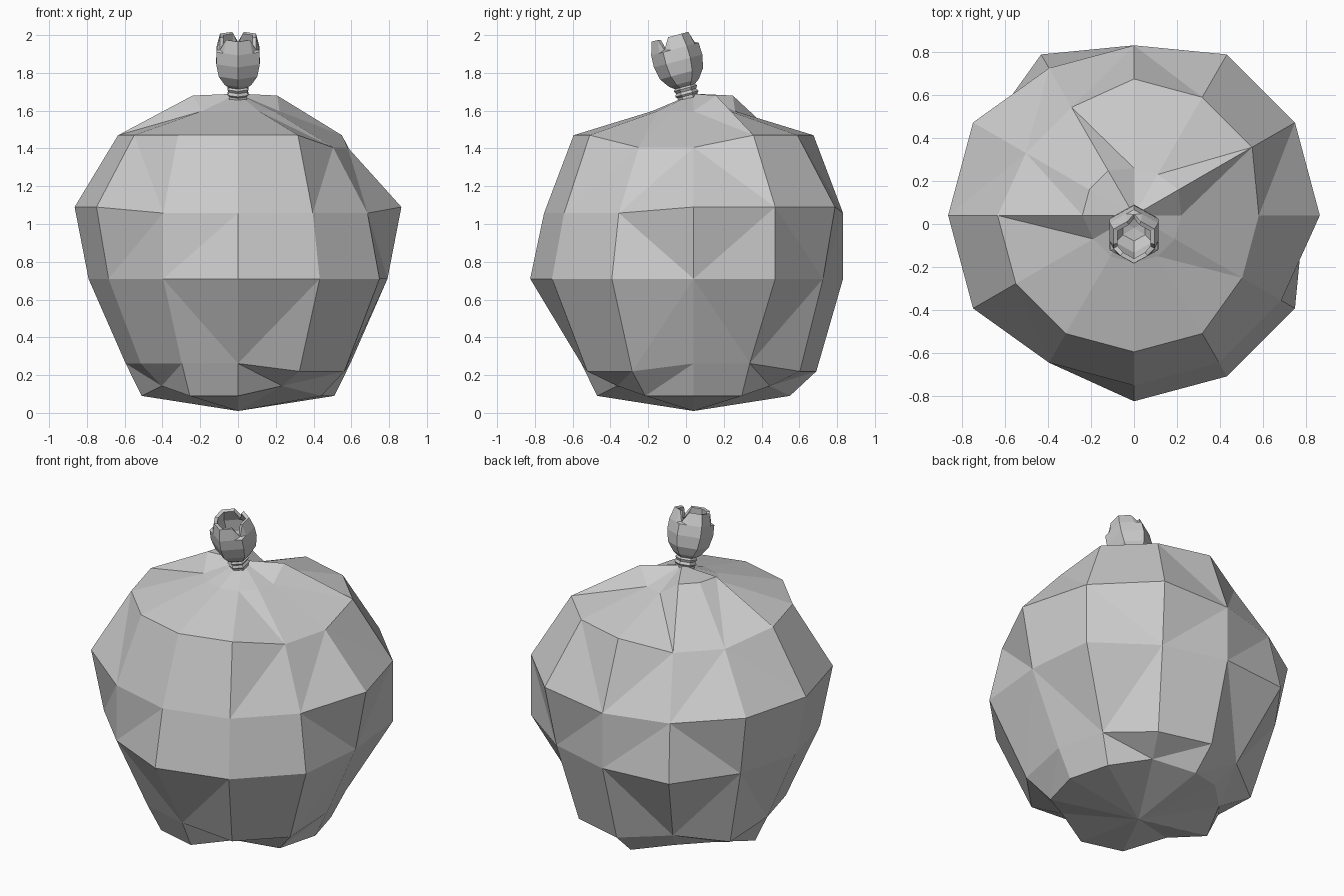
import bpy, bmesh
from math import sin, cos, pi, radians
from mathutils import Matrix, Vector

cube = bpy.data.objects.get("Cube")
if cube:
    bpy.data.objects.remove(cube, do_unlink=True)

grey = bpy.data.materials.new("plain grey")
grey.use_nodes = True
grey.diffuse_color = (0.6, 0.6, 0.6, 1)
grey.node_tree.nodes["Principled BSDF"].inputs["Base Color"].default_value = grey.diffuse_color


def skin(name, rings, bottom, top):
    """Joins closed rings of points, capped by fans to two poles."""
    bm = bmesh.new()
    loops = [[bm.verts.new(p) for p in ring] for ring in rings]
    n = len(loops[0])
    low, high = bm.verts.new(bottom), bm.verts.new(top)
    for i in range(n):
        j = (i + 1) % n
        bm.faces.new((low, loops[0][j], loops[0][i]))
        bm.faces.new((high, loops[-1][i], loops[-1][j]))
        for a, b in zip(loops, loops[1:]):
            bm.faces.new((a[i], a[j], b[j], b[i]))
    bmesh.ops.triangulate(bm, faces=bm.faces[:], quad_method='SHORT_EDGE')
    bmesh.ops.recalc_face_normals(bm, faces=bm.faces[:])
    mesh = bpy.data.meshes.new(name)
    bm.to_mesh(mesh)
    bm.free()
    mesh.materials.append(grey)
    obj = bpy.data.objects.new(name, mesh)
    bpy.context.collection.objects.link(obj)
    return obj


# Lumpy fruit body: twelve columns, "o" marks a full point and "." a dented one
core = Vector((0, 0.04, 0.71))
dent = 0.915
profile = [
    (0.51, 0.09, "oo.o..o.oo.o"),
    (0.65, 0.22, "..oo.o....oo"),
    (0.865, 0.71, ".o..o....ooo"),
    (0.865, 1.09, "ooo..ooo...."),
    (0.635, 1.47, ".ooo..ooooo."),
    (0.24, 1.68, ".o..ooo....."),
]
rings = []
for radius, z, marks in profile:
    ring = []
    for i, mark in enumerate(marks):
        a = i * pi / 6
        offset = Vector((radius * cos(a), radius * sin(a), z - core.z))
        ring.append(core + offset * (1 if mark == "o" else dent))
    rings.append(ring)
skin("fruit_body", rings, (0, 0.04, 0.01), (0, 0.04, 1.69))

# Hollow six-sided crown on a ribbed neck, with three notches in its rim
cup = [(0.055, -0.03), (0.055, 0.01), (0.064, 0.02), (0.055, 0.035), (0.064, 0.05),
       (0.055, 0.06), (0.082, 0.08), (0.118, 0.13), (0.133, 0.2), (0.13, 0.265),
       (0.11, 0.335), (0.088, 0.33), (0.108, 0.255), (0.1, 0.18), (0.06, 0.12)]
rim = (10, 11)


def hex_ring(index, radius, height):
    points = []
    for side in range(6):
        a = Vector((cos(radians(30 + 60 * side)), sin(radians(30 + 60 * side)), 0))
        b = Vector((cos(radians(90 + 60 * side)), sin(radians(90 + 60 * side)), 0))
        for step in range(3):
            p = a.lerp(b, step / 3) * radius
            notch = index in rim and step == 0 and side % 2 == 1
            p.z = height - (0.06 if notch else 0)
            points.append(p)
    return points


crown = skin("crown", [hex_ring(k, r, h) for k, (r, h) in enumerate(cup)],
             (0, 0, -0.03), (0, 0, 0.11))
crown.data.transform(Matrix.Translation((0, 0.01, 1.67)) @ Matrix.Rotation(radians(15), 4, 'X'))
